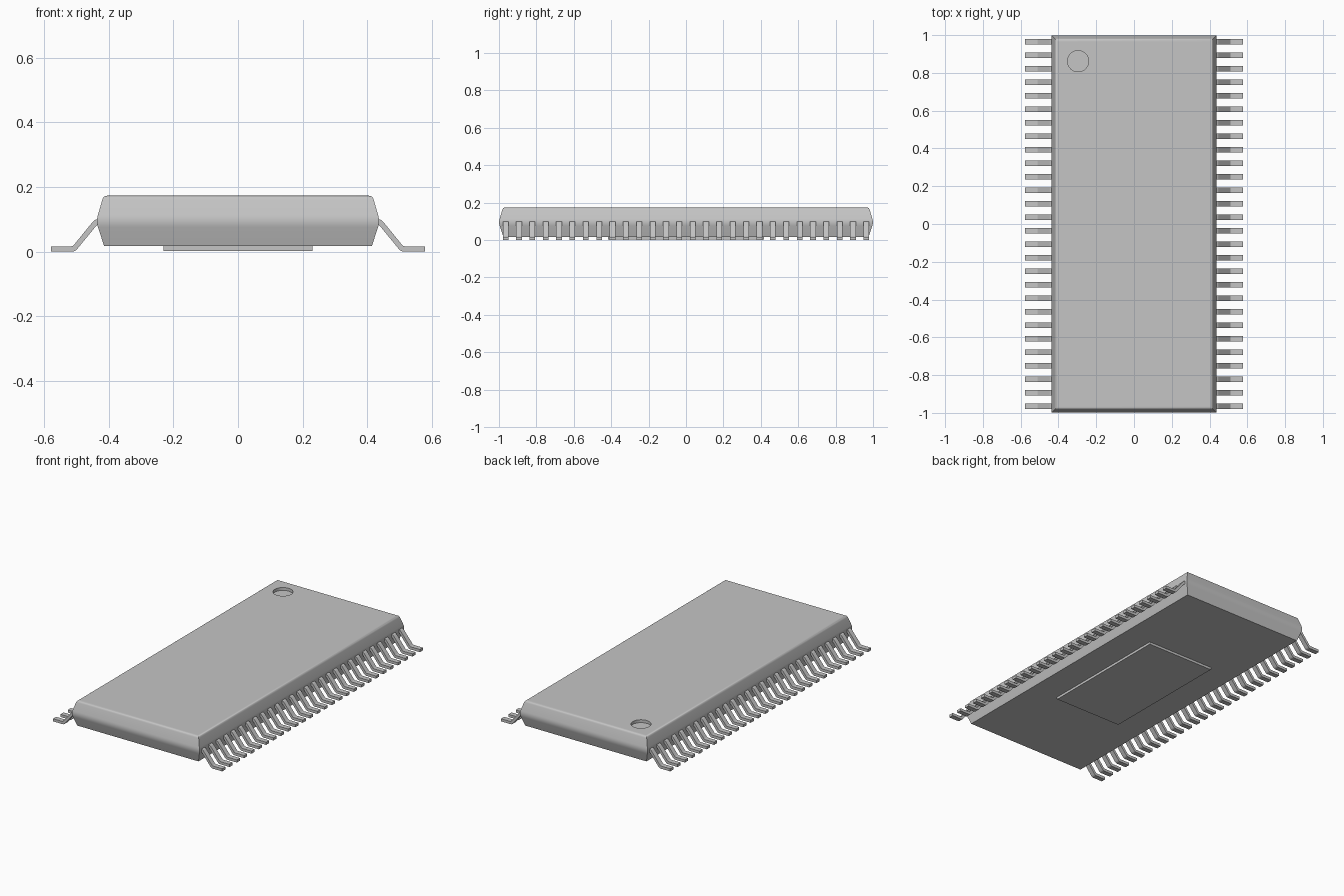
import bpy
import bmesh
import math
from mathutils import Vector

if "Cube" in bpy.data.objects:
    bpy.data.objects.remove(bpy.data.objects["Cube"])

grey = bpy.data.materials.new("light_grey")
grey.diffuse_color = (0.56, 0.56, 0.56, 1)
grey.use_nodes = True
grey.node_tree.nodes["Principled BSDF"].inputs["Base Color"].default_value = grey.diffuse_color


def make_object(name, bm):
    bmesh.ops.recalc_face_normals(bm, faces=bm.faces)
    mesh = bpy.data.meshes.new(name)
    bm.to_mesh(mesh)
    bm.free()
    mesh.materials.append(grey)
    ob = bpy.data.objects.new(name, mesh)
    bpy.context.collection.objects.link(ob)
    return ob


def activate(ob):
    bpy.ops.object.select_all(action='DESELECT')
    ob.select_set(True)
    bpy.context.view_layer.objects.active = ob


def rounded(a, corner, b, size, steps=5):
    """Curve that replaces a corner between neighbours a and b."""
    a, c, b = Vector(a), Vector(corner), Vector(b)
    p = c + (a - c).normalized() * size
    q = c + (b - c).normalized() * size
    return [p * (1 - t) ** 2 + c * 2 * t * (1 - t) + q * t * t
            for t in (i / steps for i in range(steps + 1))]


# Body: rectangular rings that follow a bulged, rounded side profile
bottom, middle, top, centre = (0.414, 0.017), (0.439, 0.094), (0.416, 0.173), (0, 0.173)
profile = [Vector(bottom)]
profile += rounded(bottom, middle, top, 0.02, 6)
profile += rounded(middle, top, centre, 0.012, 5)
bm = bmesh.new()
rings = []
for x, z in profile:
    y = x + 0.563
    rings.append([bm.verts.new(p) for p in ((-x, -y, z), (x, -y, z), (x, y, z), (-x, y, z))])
for low, high in zip(rings, rings[1:]):
    for i in range(4):
        j = (i + 1) % 4
        bm.faces.new((low[i], low[j], high[j], high[i]))
bm.faces.new(rings[0][::-1])
bm.faces.new(rings[-1])
body = make_object("body", bm)

# Round pin-one dimple cut into the top
bpy.ops.mesh.primitive_cylinder_add(vertices=48, radius=0.056, depth=0.1,
                                    location=(-0.296, 0.862, 0.173 + 0.05 - 0.018))
cutter = bpy.context.object
cutter.name = "dimple_cutter"
cutter.data.materials.append(grey)
cutter.hide_render = True
cut = body.modifiers.new("dimple", 'BOOLEAN')
cut.object = cutter
cut.operation = 'DIFFERENCE'
cut.solver = 'EXACT'
activate(body)
bpy.ops.object.modifier_apply(modifier="dimple")
bpy.data.objects.remove(cutter)
activate(body)
bpy.ops.object.shade_smooth_by_angle(angle=math.radians(30))
for f in body.data.polygons:
    if abs(f.normal.z) > 0.999:
        f.use_smooth = False

# Thermal pad under the body
bm = bmesh.new()
bmesh.ops.create_cube(bm, size=1)
for v in bm.verts:
    v.co = (v.co.x * 0.462, v.co.y * 0.836, 0.002 + (v.co.z + 0.5) * 0.02)
make_object("thermal_pad", bm)

# Gull-wing lead: bent strip, mirrored to both sides and repeated in a row
outline = [(0.41, 0.100), (0.443, 0.100), (0.511, 0.0165), (0.578, 0.0165),
           (0.578, 0.0), (0.504, 0.0), (0.436, 0.083), (0.41, 0.083)]
bends = {1: 0.010, 2: 0.005, 5: 0.010, 6: 0.005}
path = []
for i, p in enumerate(outline):
    if i in bends:
        path += rounded(outline[i - 1], p, outline[i + 1], bends[i], 4)
    else:
        path.append(Vector(p))
pitch, count, width = 0.07145, 28, 0.030
first = -pitch * (count - 1) / 2
bm = bmesh.new()
sides = [[bm.verts.new((p.x, first + s * width / 2, p.y)) for p in path] for s in (-1, 1)]
n = len(path)
for i in range(n):
    j = (i + 1) % n
    bm.faces.new((sides[0][i], sides[0][j], sides[1][j], sides[1][i]))
for side in sides:
    bm.faces.new(side)
leads = make_object("leads", bm)
activate(leads)
bpy.ops.object.shade_smooth_by_angle(angle=math.radians(30))
leads.modifiers.new("both_sides", 'MIRROR')
row = leads.modifiers.new("row", 'ARRAY')
row.count = count
row.use_relative_offset = False
row.use_constant_offset = True
row.constant_offset_displace = (0, pitch, 0)
